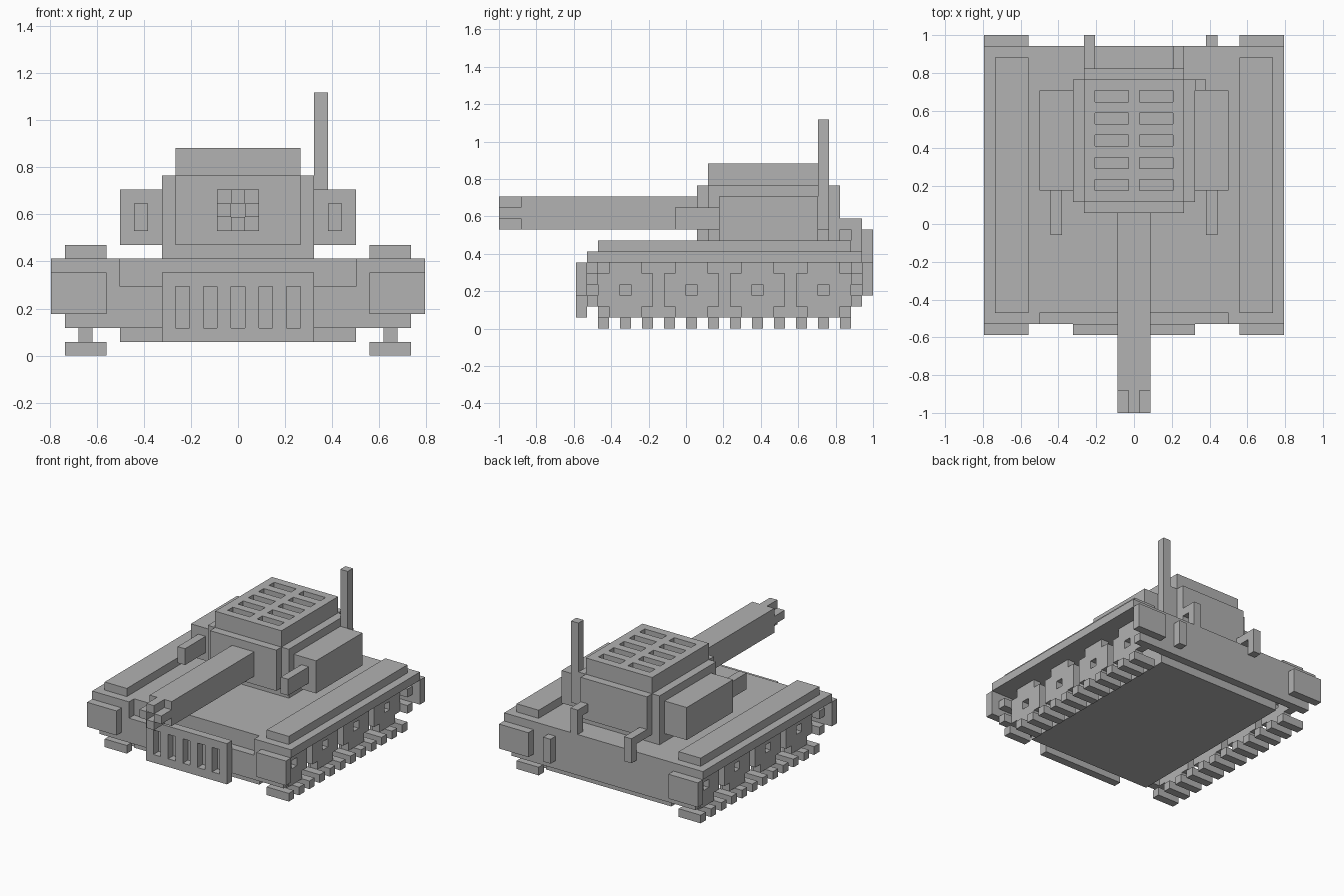
import bpy
import bmesh
from mathutils import Vector

UNIT = 2 / 34  # edge length of one block

old = bpy.data.objects.get("Cube")
if old:
    bpy.data.objects.remove(old, do_unlink=True)

grey = bpy.data.materials.new("plain_grey")
grey.use_nodes = True
colour = (0.445, 0.445, 0.445, 1)
grey.diffuse_color = colour
grey.node_tree.nodes["Principled BSDF"].inputs["Base Color"].default_value = colour


def cells(box):
    """Block cells of a box: x is first and last cell, y and z are bounds."""
    x, y, z = box
    return {(i, j, k) for i in range(x[0], x[1] + 1)
            for j in range(*y) for k in range(*z)}


def solid(name, add, cut=(), mirror=False):
    """Join boxes, carve others out, keep only the outer skin."""
    filled = set().union(*map(cells, add)) - set().union(*map(cells, cut))
    if mirror:
        filled |= {(-i, j, k) for i, j, k in filled}
    bm = bmesh.new()
    for cell in filled:
        centre = Vector(cell) + Vector((0, 0.5, 0.5))
        for axis in range(3):
            for sign in (-1, 1):
                near = list(cell)
                near[axis] += sign
                if tuple(near) in filled:
                    continue
                out, u, v = Vector(), Vector(), Vector()
                out[axis] = sign / 2
                u[(axis + 1) % 3] = 0.5
                v[(axis + 2) % 3] = 0.5 * sign
                ring = (-u - v, u - v, u + v, v - u)
                bm.faces.new([bm.verts.new((centre + out + p) * UNIT) for p in ring])
    bmesh.ops.remove_doubles(bm, verts=bm.verts, dist=0.001)
    bmesh.ops.dissolve_limit(bm, angle_limit=0.01, verts=bm.verts, edges=bm.edges)
    mesh = bpy.data.meshes.new(name)
    bm.to_mesh(mesh)
    bm.free()
    mesh.materials.append(grey)
    obj = bpy.data.objects.new(name, mesh)
    bpy.context.collection.objects.link(obj)
    return obj


# Hull: belly, front and rear walls, wide deck with a notched nose
solid("hull",
      [((-8, 8), (-8, 15), (1, 6)),
       ((-9, 9), (-9, 16), (2, 6)),
       ((-13, 13), (-9, 16), (6, 7))],
      cut=[((-8, 8), (-9, -8), (5, 7)),
           ((-9, -9), (-8, 15), (2, 6)),
           ((9, 9), (-8, 15), (2, 6))])
solid("fender_strips", [((10, 12), (-8, 15), (7, 8))], mirror=True)
solid("front_fender_blocks", [((10, 13), (-10, -9), (3, 6))], mirror=True)
solid("rear_fender_blocks", [((10, 13), (16, 17), (3, 6))], mirror=True)

# Slotted grille on the nose
solid("front_grille", [((-5, 5), (-10, -9), (1, 6))],
      cut=[((i, i), (-10, -9), (2, 5)) for i in range(-4, 5, 2)])

# Road wheels: stepped discs with a square axle hole
for n, y in enumerate(range(-8, 15, 6), 1):
    solid(f"road_wheels_{n}",
          [((11, 11), (y, y + 5), (2, 5)), ((11, 11), (y + 1, y + 4), (1, 6))],
          cut=[((11, 11), (y + 2, y + 3), (3, 4))], mirror=True)

# Track pads along the ground and up both ends
pads = [((10, 12), (y, y + 1), (0, 1)) for y in range(-8, 15, 2)]
pads += [((10, 12), (y, y + 1), (z, z + 1)) for y in (-9, 15) for z in (2, 4)]
solid("track_pads", pads, mirror=True)

# Turret with end plates and a vented roof
solid("turret",
      [((-5, 5), (2, 13), (7, 13)), ((-4, 4), (1, 14), (8, 13))])
solid("vented_roof", [((-4, 4), (2, 13), (13, 15))],
      cut=[(x, (y, y + 1), (14, 15)) for x in ((-3, -1), (1, 3))
           for y in range(3, 12, 2)])

# Main gun with a hollow cross-shaped muzzle
solid("main_gun", [((-1, 1), (-17, 1), (9, 12))],
      cut=[((x, x), (-17, -15), (z, z + 1))
           for x, z in ((-1, 9), (1, 9), (-1, 11), (1, 11), (0, 10))])

# Side pods and their small guns
solid("side_pods", [((6, 8), (3, 12), (8, 12))], mirror=True)
solid("side_guns", [((7, 7), (-1, 3), (9, 11))], mirror=True)

# Antenna, rear pipes and rear lug
solid("antenna", [((6, 6), (12, 13), (9, 19))])
solid("upper_pipe", [((4, 4), (15, 16), (7, 10)), ((4, 4), (14, 15), (9, 10))])
solid("lower_pipe", [((-4, -4), (16, 17), (6, 9)), ((-4, -4), (14, 16), (8, 9))])
solid("rear_lug", [((7, 7), (16, 17), (3, 6))])
